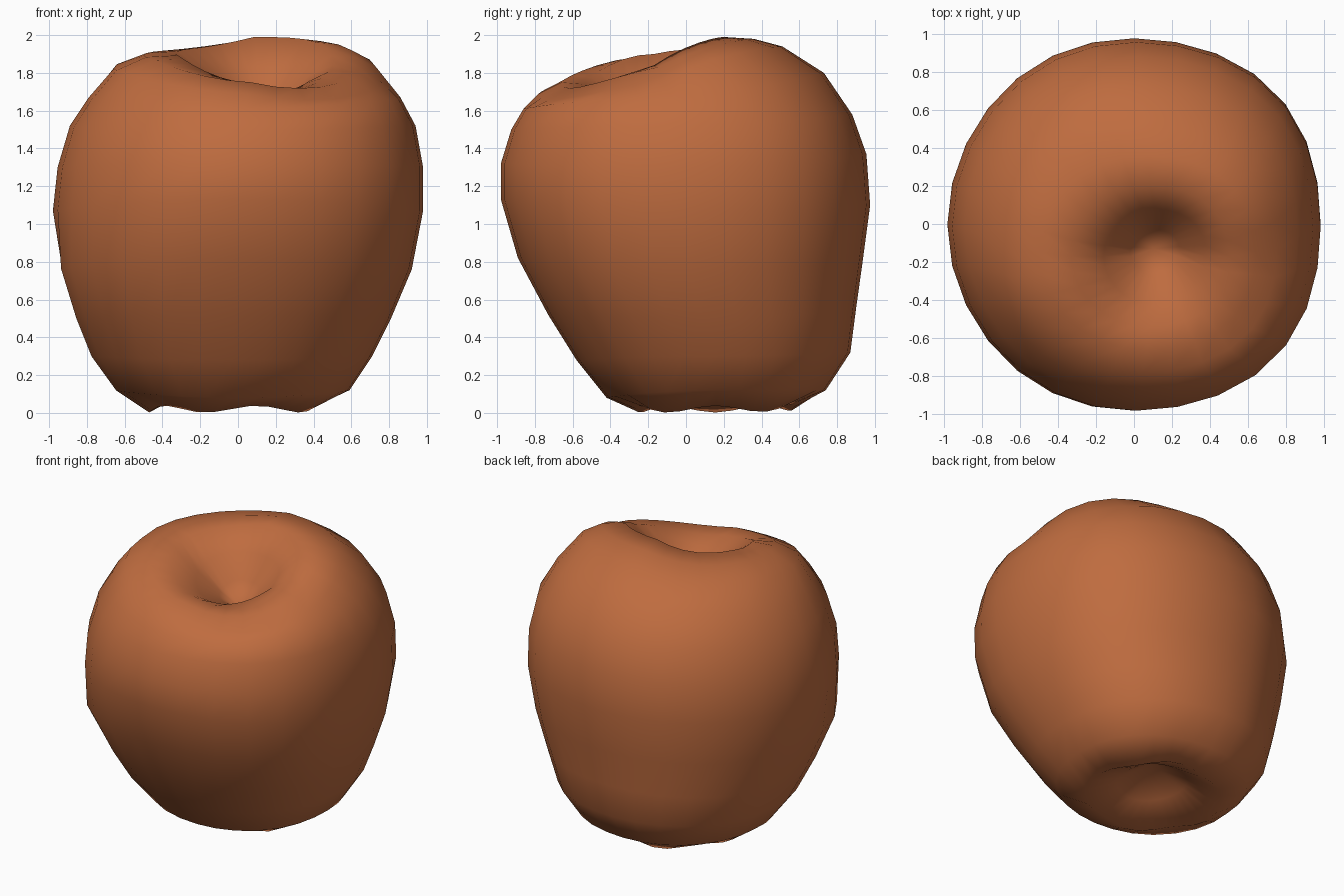
import bpy, bmesh, math

if "Cube" in bpy.data.objects:
    bpy.data.objects.remove(bpy.data.objects["Cube"])

SEGMENTS = 28

# Skin rings from base to top hollow:
# left x, right x, side z, front y, front z, back y, back z
RINGS = [
    (-.24, .19, .13, -.07, .11, .38, .13),
    (-.47, .40, .02, -.26, .02, .57, .03),
    (-.64, .59, .12, -.42, .08, .74, .12),
    (-.77, .71, .30, -.58, .28, .87, .32),
    (-.85, .81, .50, -.73, .52, .90, .55),
    (-.93, .92, .76, -.89, .82, .935, .80),
    (-.98, .98, 1.07, -.98, 1.13, .975, 1.10),
    (-.955, .98, 1.30, -.98, 1.32, .955, 1.37),
    (-.89, .94, 1.52, -.925, 1.50, .88, 1.58),
    (-.79, .86, 1.67, -.86, 1.61, .73, 1.80),
    (-.66, .75, 1.79, -.78, 1.69, .51, 1.94),
    (-.50, .64, 1.86, -.66, 1.75, .36, 1.98),
    (-.33, .50, 1.87, -.54, 1.74, .20, 1.99),
    (-.16, .38, 1.76, -.42, 1.68, .08, 1.83),
    (-.02, .24, 1.63, -.26, 1.61, -.03, 1.68),
]
BASE_PIT = (-.03, .15, .27)
TOP_PIT = (.10, -.13, 1.54)


def ring_point(row, index, a):
    """Point on a tilted, off-centre oval ring."""
    xl, xr, zs, yf, zf, yb, zb = row
    c, s = math.cos(a), math.sin(a)
    full = 1 + (.02 + .025 * c) * math.sin(2 * a) ** 2
    if 2 <= index <= 5 and c < 0 and s < 0:  # fuller front left flank
        full -= .16 * c * c * s
    x = (xl + xr) / 2 + (xr - xl) / 2 * c * full
    y = (yf + yb) / 2 + (yb - yf) / 2 * s * full
    w = s * s
    if s > 0 and index >= 8:  # broad raised shoulder at the back
        w = s ** 1.4 if index < 10 else 1 - (1 - s) ** 1.8
    z = zs * (1 - w) + (zb if s > 0 else zf) * w
    if index == 1:  # knobbly feet around the base
        z += .018 * math.cos(5 * a)
    if 10 <= index <= 12:  # rim dips towards the front right
        z -= .03 * c * (1 - max(0, s)) + .10 * max(0, -c * s)
    return x, y, min(max(z, 0), 2)


bm = bmesh.new()
loops = [[bm.verts.new(ring_point(row, i, 2 * math.pi * k / SEGMENTS))
          for k in range(SEGMENTS)] for i, row in enumerate(RINGS)]

# Skin between neighbouring rings
for low, high in zip(loops, loops[1:]):
    for k in range(SEGMENTS):
        n = (k + 1) % SEGMENTS
        bm.faces.new((low[k], low[n], high[n], high[k]))

# Close both hollows with fans
bottom, top = bm.verts.new(BASE_PIT), bm.verts.new(TOP_PIT)
for k in range(SEGMENTS):
    n = (k + 1) % SEGMENTS
    bm.faces.new((loops[0][n], loops[0][k], bottom))
    bm.faces.new((loops[-1][k], loops[-1][n], top))

for f in bm.faces:
    f.smooth = True
mesh = bpy.data.meshes.new("apple")
bm.to_mesh(mesh)
bm.free()

apple = bpy.data.objects.new("apple", mesh)
bpy.context.collection.objects.link(apple)

skin = bpy.data.materials.new("russet orange")
skin.diffuse_color = (.52, .15, .05, 1)
skin.use_nodes = True
skin.node_tree.nodes["Principled BSDF"].inputs["Base Color"].default_value = skin.diffuse_color
mesh.materials.append(skin)
